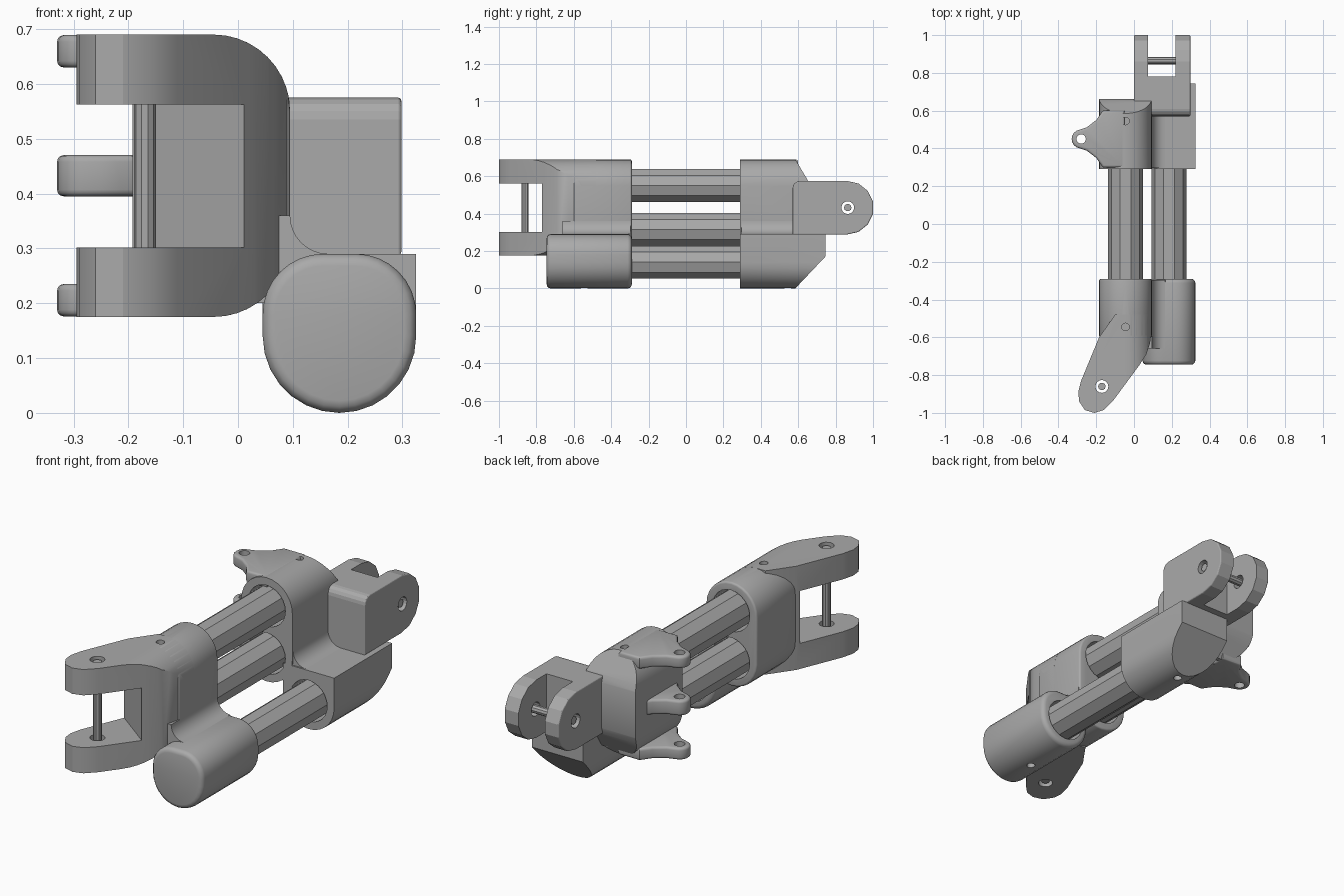
import bpy, bmesh
from math import cos, sin, radians

if "Cube" in bpy.data.objects:
    bpy.data.objects.remove(bpy.data.objects["Cube"])

grey = bpy.data.materials.new("machined grey")
grey.use_nodes = True
grey.diffuse_color = (0.4, 0.4, 0.4, 1)
grey.node_tree.nodes["Principled BSDF"].inputs["Base Color"].default_value = (0.4, 0.4, 0.4, 1)

PLACE = {"x": lambda u, v, h: (h, u, v),
         "y": lambda u, v, h: (u, h, v),
         "z": lambda u, v, h: (u, v, h)}


def arc(cu, cv, r, start, end, steps=8):
    angles = [radians(start + (end - start) * i / steps) for i in range(steps + 1)]
    return [(cu + r * cos(a), cv + r * sin(a)) for a in angles]


def prism(name, outline, axis, lo, hi, bevel=0.0):
    """Extrude a 2D outline along an axis, optionally easing the cap edges."""
    bm = bmesh.new()
    rings = [[bm.verts.new(PLACE[axis](u, v, h)) for u, v in outline] for h in (lo, hi)]
    caps = [bm.faces.new(ring) for ring in rings]
    for i in range(len(outline)):
        j = (i + 1) % len(outline)
        bm.faces.new((rings[0][i], rings[0][j], rings[1][j], rings[1][i]))
    bmesh.ops.recalc_face_normals(bm, faces=bm.faces)
    if bevel:
        edges = {e for cap in caps for e in cap.edges}
        bmesh.ops.bevel(bm, geom=list(edges), offset=bevel, segments=3,
                        profile=0.5, affect="EDGES", clamp_overlap=True)
    mesh = bpy.data.meshes.new(name)
    bm.to_mesh(mesh)
    bm.free()
    mesh.materials.append(grey)
    ob = bpy.data.objects.new(name, mesh)
    bpy.context.collection.objects.link(ob)
    return ob


def rod(name, u, v, r, axis, lo, hi, sides=10):
    return prism(name, arc(u, v, r, 0, 360, sides)[:-1], axis, lo, hi)


def combine(ob, operation, *tools):
    """Apply boolean tools to a part, then drop the tools."""
    for tool in tools:
        mod = ob.modifiers.new("cut", "BOOLEAN")
        mod.operation, mod.solver, mod.object = operation, "EXACT", tool
    graph = bpy.context.evaluated_depsgraph_get()
    mesh = bpy.data.meshes.new_from_object(ob.evaluated_get(graph))
    ob.modifiers.clear()
    ob.data = mesh
    for tool in tools:
        bpy.data.objects.remove(tool)


def smooth(*parts):
    bpy.ops.object.select_all(action="DESELECT")
    for ob in parts:
        ob.select_set(True)
    bpy.context.view_layer.objects.active = parts[0]
    bpy.ops.object.shade_smooth_by_angle(angle=radians(32))


# Shared cross-sections, all concentric with the three rods
BODY_X, TOP_Z, MID_Z, R = -0.045, 0.55, 0.315, 0.14
LOW_X, LOW_Z = 0.185, 0.14
ROD_CENTRES = {"upper": (BODY_X, TOP_Z), "middle": (BODY_X, MID_Z), "lower": (LOW_X, LOW_Z)}
stadium = arc(BODY_X, MID_Z, R, 180, 360, 14) + arc(BODY_X, TOP_Z, R, 0, 180, 14)
barrel = (arc(LOW_X, LOW_Z, R, 180, 360, 14) + arc(0.215, 0.18, 0.11, 0, 90)
          + arc(0.155, 0.18, 0.11, 90, 180))
trough = arc(LOW_X, LOW_Z, R, 180, 360, 14) + [(0.325, 0.29), (0.045, 0.29)]
web = [(0.0, 0.2), (0.19, 0.2)] + arc(0.165, 0.36, 0.07, 270, 180) + [(0.0, 0.36)]


def sockets(lo, hi, keys):
    return [rod("socket", *ROD_CENTRES[k], 0.102, "y", lo, hi, 24) for k in keys]


def screw_hole(x, y, z):
    return rod("screw_hole", x, y, 0.02, "z", z - 0.03, z + 0.03, 12)


# Rods
for key, (x, z) in ROD_CENTRES.items():
    rod(key + "_rod", x, z, 0.092, "y", -0.42, 0.42)

# Front bracket: rod housing
front_body = prism("front_body", stadium, "y", -0.6, -0.29, 0.01)
combine(front_body, "DIFFERENCE", *sockets(-0.4, -0.2, ("upper", "middle")),
        screw_hole(BODY_X, -0.545, 0.69), screw_hole(BODY_X, -0.545, 0.175))
front_barrel = prism("front_barrel", barrel, "y", -0.745, -0.29, 0.022)
combine(front_barrel, "DIFFERENCE", *sockets(-0.4, -0.2, ("lower",)),
        screw_hole(LOW_X, -0.545, 0.0))
front_web = prism("front_web", web, "y", -0.66, -0.297)
combine(front_web, "DIFFERENCE", *sockets(-0.4, -0.2, ROD_CENTRES))

# Front bracket: angled clevis
clevis_plan = [(-0.1, -0.48), (-0.185, -0.6), (-0.28, -0.83), (-0.295, -0.89), (-0.29, -0.94),
               (-0.26, -0.985), (-0.21, -1.0), (-0.16, -0.985), (-0.11, -0.935),
               (0.03, -0.745), (0.065, -0.69), (0.085, -0.63), (0.095, -0.56), (0.095, -0.48)]
front_clevis = prism("front_clevis", clevis_plan, "z", 0.175, 0.69)
rounding = ([(-0.4, 0.17), (BODY_X, 0.17)] + arc(BODY_X, MID_Z, R, 270, 360, 10)
            + arc(BODY_X, TOP_Z, R, 0, 90, 10) + [(BODY_X, 0.7), (-0.4, 0.7)])
combine(front_clevis, "INTERSECT", prism("rounding", rounding, "y", -1.1, -0.4))
slot_plan = [(0.1, -0.8375), (-0.25, -0.575), (-0.6, -0.9), (-0.2, -1.2), (0.2, -1.1)]
combine(front_clevis, "DIFFERENCE", prism("slot", slot_plan, "z", 0.302, 0.562),
        rod("pin_hole", -0.17, -0.86, 0.034, "z", 0.1, 0.8, 16),
        screw_hole(BODY_X, -0.545, 0.69), screw_hole(BODY_X, -0.545, 0.175))
rod("front_pin", -0.17, -0.86, 0.02, "z", 0.185, 0.68)

# Back bracket: rod housing with sloped rear
back_body = prism("back_body", stadium, "y", 0.29, 0.8)
rear_side = [(0.2, 0.1), (0.54, 0.1), (0.585, 0.175), (0.65, 0.285), (0.662, 0.32),
             (0.662, 0.545), (0.65, 0.58), (0.585, 0.69), (0.54, 0.766), (0.2, 0.766)]
combine(back_body, "INTERSECT", prism("rear_slope", rear_side, "x", -0.5, 0.5))
combine(back_body, "DIFFERENCE", *sockets(0.2, 0.4, ("upper", "middle")),
        screw_hole(BODY_X, 0.545, 0.69), screw_hole(BODY_X, 0.545, 0.175))
back_barrel = prism("back_barrel", trough, "y", 0.29, 0.745)
under_slope = [(0.2, -0.1), (0.49, -0.1), (0.745, 0.17), (0.8, 0.23), (0.8, 0.4), (0.2, 0.4)]
combine(back_barrel, "INTERSECT", prism("under_slope", under_slope, "x", -0.5, 0.5))
combine(back_barrel, "DIFFERENCE", *sockets(0.2, 0.4, ("lower",)), screw_hole(LOW_X, 0.545, 0.0))
back_web = prism("back_web", web, "y", 0.297, 0.6)
combine(back_web, "DIFFERENCE", *sockets(0.2, 0.4, ROD_CENTRES))

# Back bracket: upright clevis
clevis_side = ([(0.57, 0.288)] + arc(0.86, 0.4315, 0.1435, -90, 90, 7)
               + arc(0.61, 0.535, 0.04, 90, 180, 4))
back_clevis = prism("back_clevis", clevis_side, "x", 0.0, 0.298, 0.006)
gap = [(0.075, 0.78), (0.22, 0.78), (0.22, 1.1), (0.075, 1.1)]
combine(back_clevis, "DIFFERENCE", prism("gap", gap, "z", 0.2, 0.7),
        rod("pin_hole", 0.865, 0.432, 0.034, "x", -0.1, 0.4, 16))
rod("back_pin", 0.865, 0.432, 0.02, "x", 0.01, 0.288)

# Hinge lugs on the back bracket's right side
lug_plan = ([(-0.05, 0.6), (-0.165, 0.6), (-0.2, 0.55), (-0.25, 0.512)]
            + arc(-0.28, 0.45, 0.05, 100, 260) + [(-0.25, 0.388), (-0.2, 0.35),
                                                  (-0.165, 0.3), (-0.05, 0.3)])
lugs = []
for key, lo, hi in (("upper", 0.63, 0.689), ("middle", 0.395, 0.47), ("lower", 0.176, 0.235)):
    lug = prism(key + "_lug", lug_plan, "z", lo, hi, 0.012)
    tools = [rod("lug_hole", -0.28, 0.45, 0.025, "z", 0.1, 0.8, 14)]
    if key == "middle":
        tools += sockets(0.2, 0.4, ("upper", "middle"))
    combine(lug, "DIFFERENCE", *tools)
    lugs.append(lug)

smooth(front_body, front_barrel, front_web, front_clevis,
       back_body, back_barrel, back_web, *lugs)
